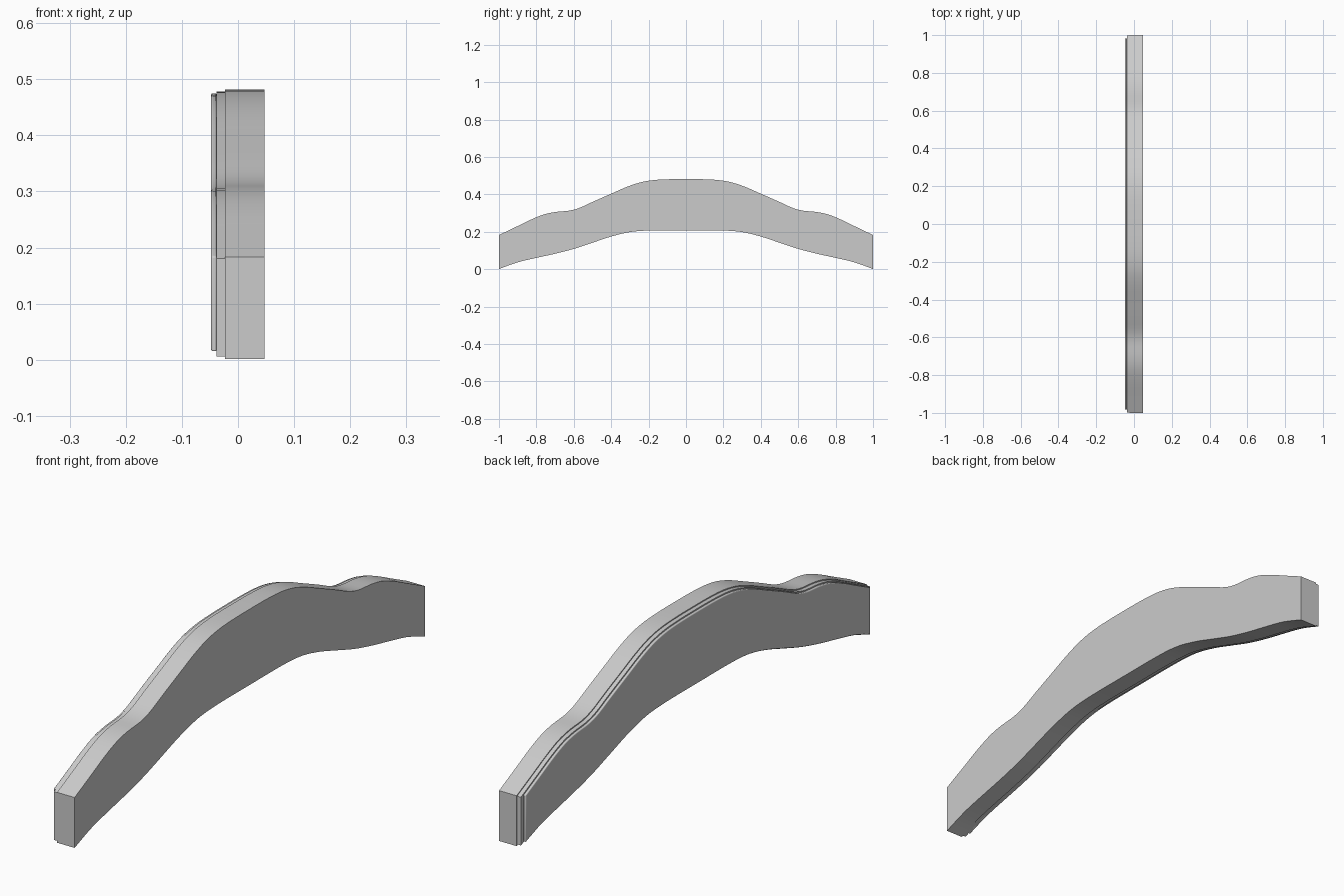
import bpy, bmesh, math

cube = bpy.data.objects.get("Cube")
if cube:
    bpy.data.objects.remove(cube, do_unlink=True)

grey = bpy.data.materials.new("plain grey")
grey.use_nodes = True
colour = (0.6, 0.6, 0.6, 1)
grey.diffuse_color = colour
grey.node_tree.nodes["Principled BSDF"].inputs["Base Color"].default_value = colour

# Half outlines from the middle to one end, as (distance along y, height)
TOP = [(0, .482), (.1, .481), (.18, .476), (.25, .463), (.32, .439), (.4, .404), (.5, .36),
       (.57, .328), (.62, .314), (.7, .306), (.76, .293), (.83, .265), (.9, .231), (1, .183)]
BOTTOM = [(0, .208), (.2, .207), (.3, .199), (.4, .175), (.5, .142), (.6, .109),
          (.7, .083), (.8, .061), (.89, .04), (.95, .02), (1, .001)]


def height(points, y):
    """Smooth cubic curve through the points, level at the middle."""
    y = abs(y)
    slopes = [0]
    for a, b in zip(points, points[2:]):
        slopes.append((b[1] - a[1]) / (b[0] - a[0]))
    a, b = points[-2:]
    slopes.append((b[1] - a[1]) / (b[0] - a[0]))
    for i, (a, b) in enumerate(zip(points, points[1:])):
        if y <= b[0] + 1e-6:
            w = b[0] - a[0]
            t = (y - a[0]) / w
            return ((2*t**3 - 3*t*t + 1) * a[1] + (t**3 - 2*t*t + t) * w * slopes[i]
                    + (3*t*t - 2*t**3) * b[1] + (t**3 - t*t) * w * slopes[i + 1])


def arched_layer(name, x0, x1, inset, end, bevel=0):
    """Arched slab between two x planes, shrunk by inset and cut at y = +-end."""
    bm = bmesh.new()
    steps = 80
    rings = []
    for i in range(steps + 1):
        y = end * (2 * i / steps - 1)
        low = height(BOTTOM, y) + inset
        high = height(TOP, y) - inset
        rings.append([bm.verts.new(p) for p in
                      ((x0, y, low), (x1, y, low), (x1, y, high), (x0, y, high))])
    for a, b in zip(rings, rings[1:]):
        for k in range(4):
            n = (k + 1) % 4
            bm.faces.new((a[k], a[n], b[n], b[k]))
    bm.faces.new(rings[0])
    bm.faces.new(rings[-1])
    bmesh.ops.recalc_face_normals(bm, faces=bm.faces)
    mesh = bpy.data.meshes.new(name)
    bm.to_mesh(mesh)
    bm.free()
    mesh.materials.append(grey)
    obj = bpy.data.objects.new(name, mesh)
    bpy.context.collection.objects.link(obj)
    if bevel:
        mod = obj.modifiers.new("rounded rim", "BEVEL")
        mod.width = bevel
        mod.segments = 3
        mod.limit_method = "ANGLE"
        mod.angle_limit = math.radians(40)
    bpy.ops.object.select_all(action="DESELECT")
    bpy.context.view_layer.objects.active = obj
    obj.select_set(True)
    bpy.ops.object.shade_smooth_by_angle(angle=math.radians(30))
    return obj


# Thick body, thin stepped layer and rounded facing panel
arched_layer("arch_body", -.023, .047, 0, 1)
arched_layer("stepped_layer", -.038, -.023, .004, .997)
arched_layer("facing_panel", -.048, -.038, .007, .983, bevel=.003)
